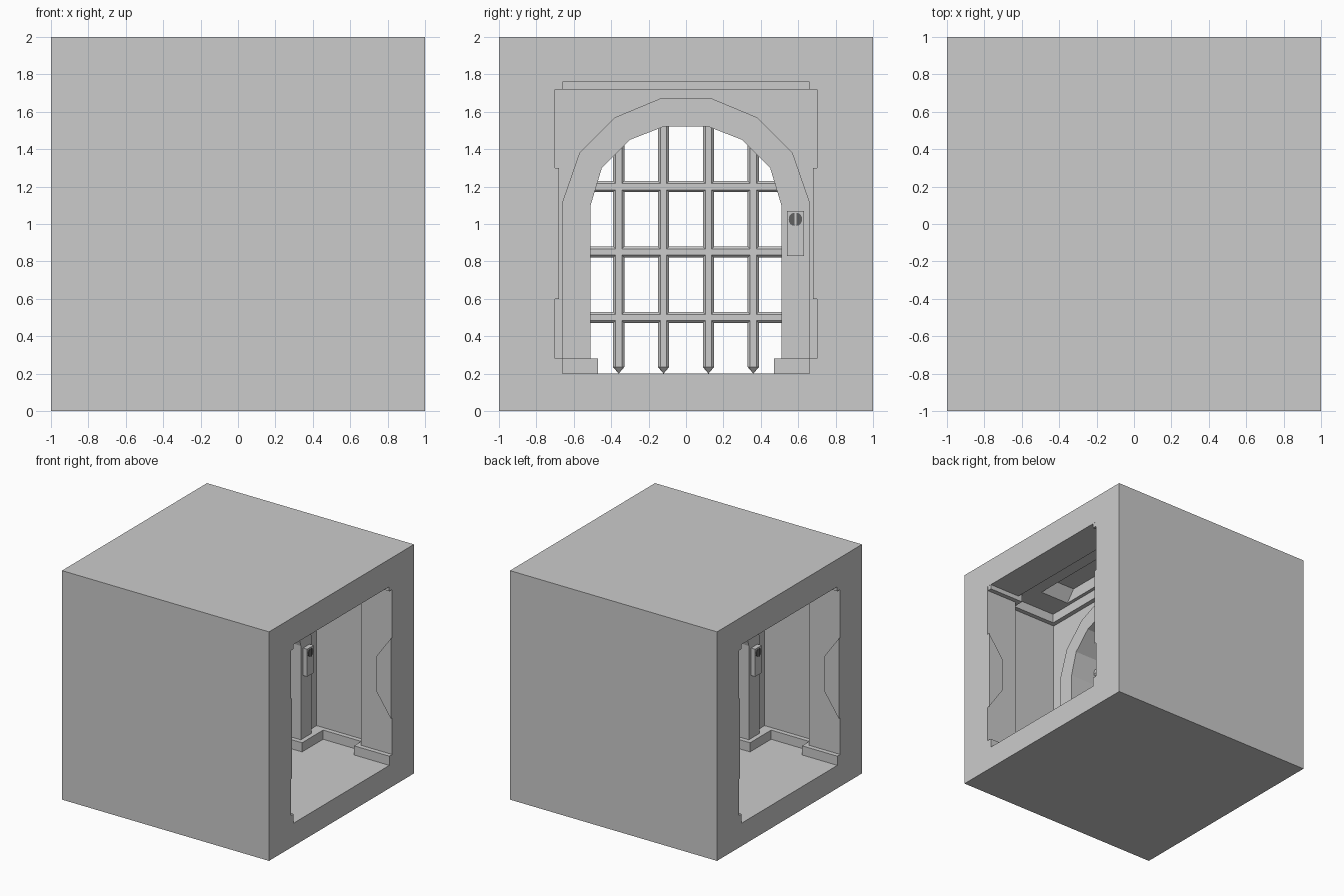
import bpy, bmesh, math

cube = bpy.data.objects.get("Cube")
if cube:
    bpy.data.objects.remove(cube, do_unlink=True)


def material(name, value):
    m = bpy.data.materials.new(name)
    m.use_nodes = True
    col = (value, value, value, 1)
    m.diffuse_color = col
    m.node_tree.nodes["Principled BSDF"].inputs["Base Color"].default_value = col
    return m


GREY = material("light_grey", 0.6)
DARK = material("dark_grey", 0.12)
PLACE = {"x": lambda u, v, w: (w, u, v),
         "y": lambda u, v, w: (u, w, v),
         "z": lambda u, v, w: (u, v, w)}


def prism(name, pts, axis, lo, hi, mat=GREY, tip=0):
    """Extrude a 2D outline along an axis; tip pulls the low end to a point."""
    bm = bmesh.new()
    place = PLACE[axis]
    a = [bm.verts.new(place(u, v, lo)) for u, v in pts]
    b = [bm.verts.new(place(u, v, hi)) for u, v in pts]
    n = len(pts)
    cap = bm.faces.new(a)
    bm.faces.new(b[::-1])
    for i in range(n):
        j = (i + 1) % n
        bm.faces.new((a[j], a[i], b[i], b[j]))
    if tip:
        bmesh.ops.poke(bm, faces=[cap])["verts"][0].co.z -= tip
    bmesh.ops.recalc_face_normals(bm, faces=bm.faces)
    me = bpy.data.meshes.new(name)
    bm.to_mesh(me)
    bm.free()
    me.materials.append(mat)
    ob = bpy.data.objects.new(name, me)
    bpy.context.collection.objects.link(ob)
    return ob


def rect(u0, u1, v0, v1):
    return [(u0, v0), (u1, v0), (u1, v1), (u0, v1)]


def both(half):
    """Mirror half an outline to a whole one."""
    return half + [(-u, v) for u, v in reversed(half)]


FLOOR = 0.2
SIDES = (("left", 1), ("right", -1))

# Arch outlines, half of each
inner = [(0.51, FLOOR), (0.51, 1.1), (0.45, 1.3), (0.30, 1.45), (0.12, 1.52)]
outer = [(0.66, FLOOR), (0.66, 1.12), (0.57, 1.38), (0.38, 1.57), (0.14, 1.67)]
middle = [((a + c) / 2, (b + d) / 2) for (a, b), (c, d) in zip(inner, outer)]

# Solid block hollowed by chambers, end openings, ceiling trenches and the arch
block = prism("block", rect(-1, 1, -1, 1), "z", 0, 2)
cutters = [prism("arch_cutter", both(middle), "x", -0.3, 0.3)]
for side, s in SIDES:
    def span(a, b):
        return sorted((a * s, b * s))
    cutters += [
        prism("chamber_cutter", rect(-0.8, 0.8, FLOOR, 1.8), "x", *span(0.2, 0.7)),
        prism("opening_cutter", rect(-0.7, 0.7, FLOOR, 1.76), "x", *span(0.6, 1.1)),
        prism("trench_cutter", both([(0.55, 1.78), (0.54, 1.8), (0.46, 1.9)]),
              "x", *span(0.27, 0.55)),
    ]
for c in cutters:
    c.hide_render = True
    mod = block.modifiers.new(c.name, "BOOLEAN")
    mod.operation = "DIFFERENCE"
    mod.solver = "EXACT"
    mod.object = c
bpy.context.view_layer.update()
dg = bpy.context.evaluated_depsgraph_get()
hollow = bpy.data.meshes.new_from_object(block.evaluated_get(dg))
block.modifiers.clear()
block.data = hollow
for c in cutters:
    bpy.data.objects.remove(c, do_unlink=True)

# Raised arch surround
prism("arch_surround", both(outer)[:5] + both(outer)[5:] + both(inner)[::-1],
      "x", -0.25, 0.25)

# Kerbs, cornices and wall panels, one per quarter
kerb = [(1, 0.66), (0.66, 0.66), (0.66, 0.76), (0.29, 0.76), (0.29, 0.47), (0, 0.47),
        (0, 0.82), (0.72, 0.82), (0.72, 0.7), (1, 0.7)]
cornice = [(0.999, 0.66), (0.66, 0.66), (0.66, 0.76), (0.24, 0.76), (0.24, 0),
           (0.1, 0), (0.1, 0.82), (0.72, 0.82), (0.72, 0.7), (0.999, 0.7)]
panel = [(1, 0.6), (1, 1.3), (0.855, 1.1), (0.855, 0.81)]
for side, sx in SIDES:
    for end, sy in (("back", 1), ("front", -1)):
        tag = f"_{side}_{end}"
        prism("kerb" + tag, [(x * sx, y * sy) for x, y in kerb], "z", FLOOR, 0.28)
        prism("cornice" + tag, [(x * sx, y * sy) for x, y in cornice], "z", 1.72, 1.8)
        prism("wall_panel" + tag, [(x * sx, z) for x, z in panel], "y",
              0.68 * sy, 0.7 * sy)

# Gate of chamfered bars with pointed feet
R, F = 0.03, 0.017
octagon = [(R, -F), (R, F), (F, R), (-F, R), (-R, F), (-R, -F), (-F, -R), (F, -R)]
for i, y in enumerate((-0.36, -0.12, 0.12, 0.36)):
    top = 1.46 if abs(y) > 0.2 else 1.58
    prism(f"gate_upright_{i + 1}", [(u, v + y) for u, v in octagon], "z",
          0.235, top, tip=0.035)
for i, z in enumerate((0.5, 0.85, 1.2)):
    prism(f"gate_rail_{i + 1}", [(u, v + z) for u, v in octagon], "y", -0.53, 0.53)

# Lock plates with a split round keyhole, one on each face of the arch
for side, s in SIDES:
    prism(f"lock_plate_{side}", rect(0.54 * s, 0.63 * s, 0.83, 1.07), "x",
          0.24 * s, 0.29 * s)
    for half, h in (("a", 1), ("b", -1)):
        arc = [math.pi * (k / 8 - 0.5) for k in range(9)]
        pts = [(0.585 * s + h * (0.006 + 0.03 * math.cos(t)), 1.025 + 0.035 * math.sin(t))
               for t in arc]
        prism(f"keyhole_{side}_{half}", pts, "x", 0.288 * s, 0.294 * s, DARK)
